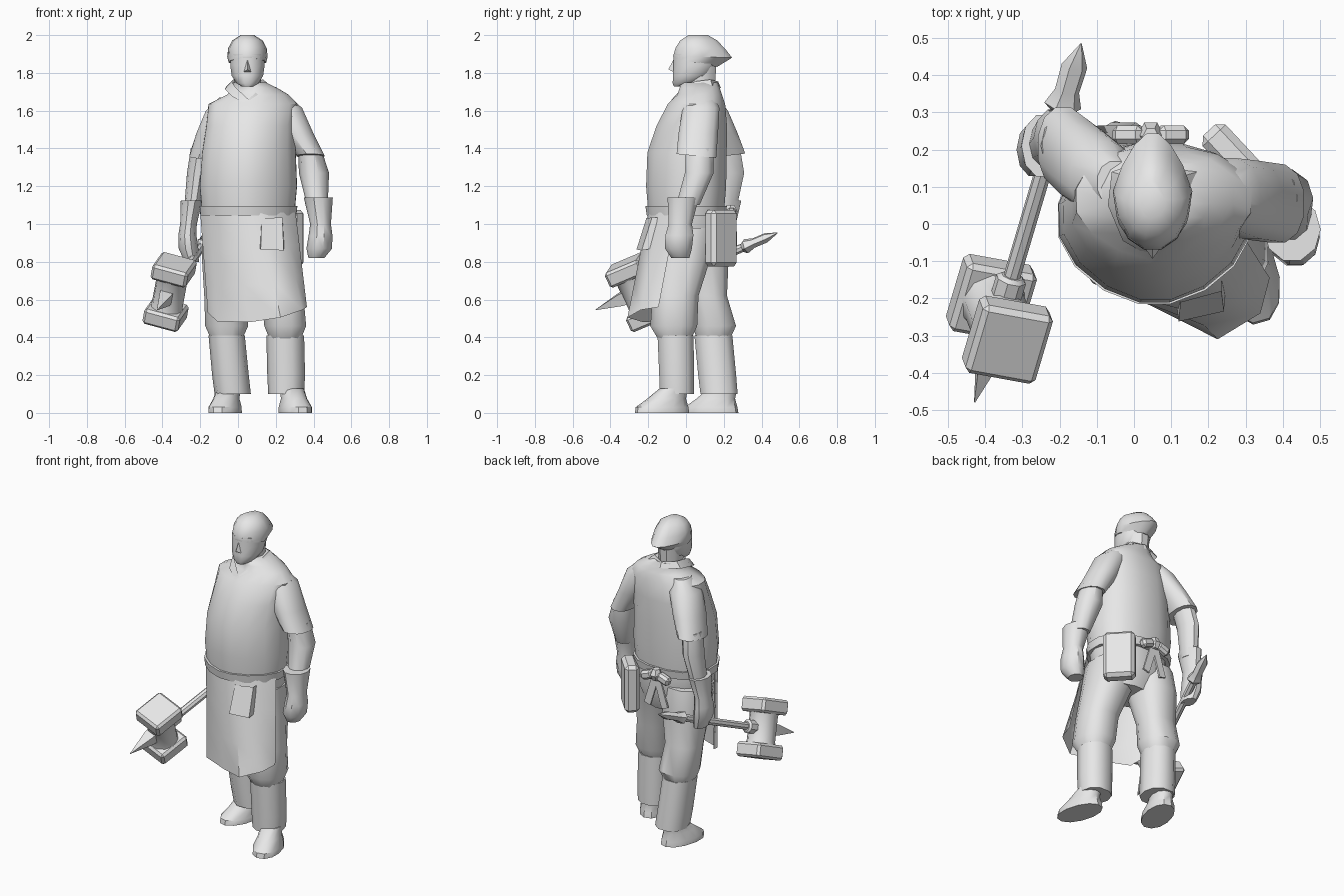
import bpy, bmesh, math
from mathutils import Matrix, Vector

grey = bpy.data.materials.new("plain_grey")
grey.diffuse_color = (0.8, 0.8, 0.8, 1)


def finish(name, bm, angle=40, matrix=None):
    if matrix:
        bm.transform(matrix)
    bmesh.ops.recalc_face_normals(bm, faces=bm.faces[:])
    me = bpy.data.meshes.new(name)
    bm.to_mesh(me)
    bm.free()
    me.materials.append(grey)
    ob = bpy.data.objects.new(name, me)
    bpy.context.collection.objects.link(ob)
    bpy.ops.object.select_all(action='DESELECT')
    ob.select_set(True)
    bpy.context.view_layer.objects.active = ob
    bpy.ops.object.shade_smooth_by_angle(angle=math.radians(angle))
    return ob


def loft(name, rings, n=12, power=1.0, taper=0.0, matrix=None, angle=40, front=None):
    """Skin stacked rings (x, y, z, rx, ry, tilt); taper narrows the +y side,
    front is the squareness of the -y half."""
    bm = bmesh.new()
    loops = []
    for r in rings:
        x, y, z, rx, ry = r[:5]
        tilt = r[5] if len(r) > 5 else 0
        loop = []
        for i in range(n):
            a = 2 * math.pi * (i + 0.5) / n - math.pi / 2
            c, s = math.cos(a), math.sin(a)
            p = front if front and s < 0 else power
            px = rx * math.copysign(abs(c) ** p, c) * (1 - taper * max(0, s))
            py = ry * math.copysign(abs(s) ** p, s)
            loop.append(bm.verts.new((x + px, y + py, z + tilt * py)))
        loops.append(loop)
    for a, b in zip(loops, loops[1:]):
        for i in range(n):
            j = (i + 1) % n
            bm.faces.new((a[i], a[j], b[j], b[i]))
    bm.faces.new(loops[0])
    bm.faces.new(loops[-1])
    return finish(name, bm, angle, matrix)


def box(name, size, matrix, bevel=0.0):
    bm = bmesh.new()
    bmesh.ops.create_cube(bm, size=1, matrix=Matrix.Diagonal((*size, 1)))
    if bevel:
        bmesh.ops.bevel(bm, geom=bm.edges[:], offset=bevel, segments=1, affect='EDGES')
    return finish(name, bm, 30, matrix)


def sheet(name, rows, angle=50):
    """Cloth sheet through rows of points."""
    bm = bmesh.new()
    grid = [[bm.verts.new(p) for p in row] for row in rows]
    for a, b in zip(grid, grid[1:]):
        for i in range(len(a) - 1):
            bm.faces.new((a[i], a[i + 1], b[i + 1], b[i]))
    return finish(name, bm, angle)


# Shirt with rounded belly
loft("shirt", [
    (.055, 0, 1.07, .25, .205), (.055, 0, 1.2, .262, .216), (.058, .005, 1.38, .252, .214),
    (.068, .03, 1.52, .24, .19), (.08, .055, 1.635, .24, .155),
    (.105, .072, 1.685, .165, .12), (.09, .072, 1.72, .12, .108), (.06, .07, 1.75, .088, .1)],
    16, .85, front=1.15)

# Open collar: two folded flaps meeting in a V
for side, nm in ((-1, "left"), (1, "right")):
    x = lambda d: .055 + side * d
    sheet("collar_" + nm, [
        [(x(0), .17, 1.755), (x(.08), .13, 1.765), (x(.09), .05, 1.755), (x(.065), -.02, 1.72), (x(0), -.075, 1.66)],
        [(x(0), .185, 1.72), (x(.115), .14, 1.73), (x(.125), .05, 1.715), (x(.085), -.045, 1.675), (x(.025), -.08, 1.64)]])

# Neck, head and nose
loft("neck", [(.05, .075, 1.64, .065, .075), (.05, .075, 1.84, .075, .09)], 10)
loft("head", [
    (.05, -.03, 1.728, .03, .035), (.05, -.005, 1.745, .06, .068), (.05, .03, 1.785, .086, .102),
    (.05, .045, 1.84, .094, .115), (.05, .045, 1.9, .093, .113)], 12, .95)
bm = bmesh.new()
nose = [bm.verts.new(p) for p in ((.05, -.066, 1.87), (.03, -.066, 1.805), (.07, -.066, 1.805), (.05, -.094, 1.818))]
for f in ((0, 1, 3), (0, 3, 2), (1, 2, 3), (0, 2, 1)):
    bm.faces.new([nose[i] for i in f])
finish("nose", bm)

# Soft cap pointed at the back
loft("cap", [
    (.05, .05, 1.855, .1, .118, -.2), (.05, .088, 1.885, .107, .16, -.03),
    (.05, .077, 1.93, .102, .135, -.03), (.05, .067, 1.972, .08, .1, 0),
    (.05, .065, 2.0, .035, .052, 0)], 14, 1, .35)

# Sleeves, bare forearms and gauntlets
loft("left_sleeve", [
    (.2, .085, 1.69, .05, .06), (.25, .08, 1.615, .092, .1), (.312, .065, 1.48, .09, .108),
    (.385, .055, 1.36, .075, .108, -.1)], 12, .9)
loft("right_sleeve", [
    (-.05, .11, 1.67, .05, .06), (-.085, .125, 1.6, .088, .1), (-.14, .165, 1.48, .083, .112),
    (-.19, .205, 1.36, .07, .112, .12)], 12, .9)
loft("left_forearm", [
    (.38, .07, 1.4, .06, .08), (.402, .07, 1.27, .08, .08), (.42, .01, 1.1, .055, .065)], 10)
loft("right_forearm", [
    (-.195, .21, 1.4, .055, .08), (-.215, .232, 1.27, .055, .08), (-.24, .21, 1.08, .045, .06)], 10)
loft("left_gauntlet", [
    (.425, -.015, 1.14, .077, .087), (.437, -.03, 1.0, .055, .065), (.437, -.035, .94, .063, .078),
    (.43, -.04, .87, .068, .075), (.415, -.03, .82, .042, .05)], 10)
loft("right_gauntlet", [
    (-.245, .21, 1.125, .058, .087), (-.262, .205, 1.0, .044, .062), (-.268, .2, .94, .048, .075),
    (-.262, .2, .87, .052, .072), (-.245, .2, .80, .038, .055)], 10)

# Trousers, boot shafts and shoes
loft("trouser_seat", [
    (.055, .0, 1.07, .245, .19), (.057, .015, .92, .235, .185), (.07, .03, .8, .17, .12)], 14, .9, front=1.1)
loft("left_trouser_leg", [
    (.17, .0, .98, .13, .17), (.19, -.02, .82, .135, .155), (.235, -.055, .62, .115, .125),
    (.25, -.065, .46, .114, .128), (.25, -.06, .39, .085, .09)], 12, .85)
loft("right_trouser_leg", [
    (-.06, .04, .98, .13, .165), (-.065, .085, .82, .13, .145), (-.07, .115, .62, .112, .105),
    (-.06, .15, .46, .117, .118), (-.06, .145, .39, .085, .09)], 12, .85)
loft("left_boot_shaft", [(.25, -.055, .41, .1, .1), (.255, -.05, .2, .1, .096), (.255, -.048, .1, .095, .094)], 10, .9)
loft("right_boot_shaft", [(-.06, .145, .41, .096, .105), (-.04, .165, .2, .097, .105), (-.028, .175, .1, .096, .103)], 10, .9)
for nm, x, y, turn in (("left", .28, -.045, .28), ("right", -.045, .215, -.28)):
    loft(nm + "_shoe", [
        (0, -.085, 0, .083, .148), (0, -.085, .03, .083, .143), (0, -.06, .075, .066, .105),
        (0, -.02, .13, .062, .075)], 12, .95,
        matrix=Matrix.Translation((x, y, 0)) @ Matrix.Rotation(turn, 4, 'Z'))

# Belt, apron and apron pocket
loft("belt", [(.055, 0, 1.045, .258, .212), (.055, 0, 1.095, .264, .22)], 16, .85, front=1.12)
top = [(-.2, -.0, 1.06), (-.145, -.115, 1.06), (-.02, -.19, 1.06), (.12, -.2, 1.06), (.235, -.14, 1.06), (.305, -.05, 1.06)]
low = [(-.16, -.05, .53), (-.11, -.16, .485), (.06, -.225, .48), (.225, -.31, .505), (.34, -.24, .545), (.365, -.145, .56)]
rows = []
for k in range(4):
    t = k / 3
    rows.append([Vector(a).lerp(Vector(b), t) for a, b in zip(top, low)])
sheet("apron", rows)
sheet("apron_pocket", [
    [(.125, -.2, 1.035), (.125, -.21, 1.03), (.235, -.18, 1.035), (.235, -.15, 1.035)],
    [(.115, -.22, .87), (.12, -.262, .865), (.242, -.235, .86), (.245, -.18, .87)]], 20)

# Hip pouch
pouch = Matrix.Translation((.265, .185, .925)) @ Matrix.Rotation(math.radians(-47), 4, 'Z')
box("hip_pouch", (.185, .085, .3), pouch, .02)

# Knot, bows and hanging ends at the back of the belt
loft("knot", [(.045, .235, 1.03, .022, .025), (.045, .24, 1.065, .035, .038), (.045, .235, 1.1, .022, .025)], 6)
for s, nm in ((-1, "right"), (1, "left")):
    box("bow_" + nm, (.085, .05, .055), Matrix.Translation((.045 + s * .058, .24, 1.05))
        @ Matrix.Rotation(s * .35, 4, 'Y'), .014)
    box("apron_string_" + nm, (.045, .012, .18), Matrix.Translation((.045 + s * .035, .235, .95))
        @ Matrix.Rotation(-s * .3, 4, 'Y'))

# War hammer: local z along the handle, local y along the head
d = Vector((.264, .889, .376)).normalized()
h = Vector((.17, -.40, .90))
h = (h - d * h.dot(d)).normalized()
s = h.cross(d)
hammer = Matrix((s, h, d)).transposed().to_4x4()
hammer.translation = (-.362, -.255, .64)
loft("hammer_handle", [(0, 0, 0, .023, .023), (0, 0, .68, .023, .023)], 8, matrix=hammer)
loft("hammer_collar", [(0, 0, .07, .042, .042), (0, 0, .12, .042, .042), (0, 0, .13, .03, .03)], 8, matrix=hammer)
loft("hammer_barrel", [
    (0, 0, -.11, .095, .095), (0, 0, -.075, .084, .084), (0, 0, .075, .084, .084), (0, 0, .11, .095, .095)], 10,
    matrix=hammer @ Matrix.Rotation(math.pi / 2, 4, 'X'))
for k, nm in ((1, "upper"), (-1, "lower")):
    box("hammer_face_" + nm, (.198, .088, .205), hammer @ Matrix.Translation((0, k * .132, 0)), .014)
loft("front_spike", [(0, 0, -.05, .05, .05), (0, 0, -.1, .045, .045), (0, 0, -.252, .002, .002)], 4, matrix=hammer, angle=20)
loft("tail_spike", [
    (0, 0, .625, .026, .026), (0, 0, .645, .052, .04), (0, 0, .69, .034, .026),
    (0, 0, .765, .036, .026), (0, 0, .833, .002, .002)], 6, matrix=hammer, angle=25)
